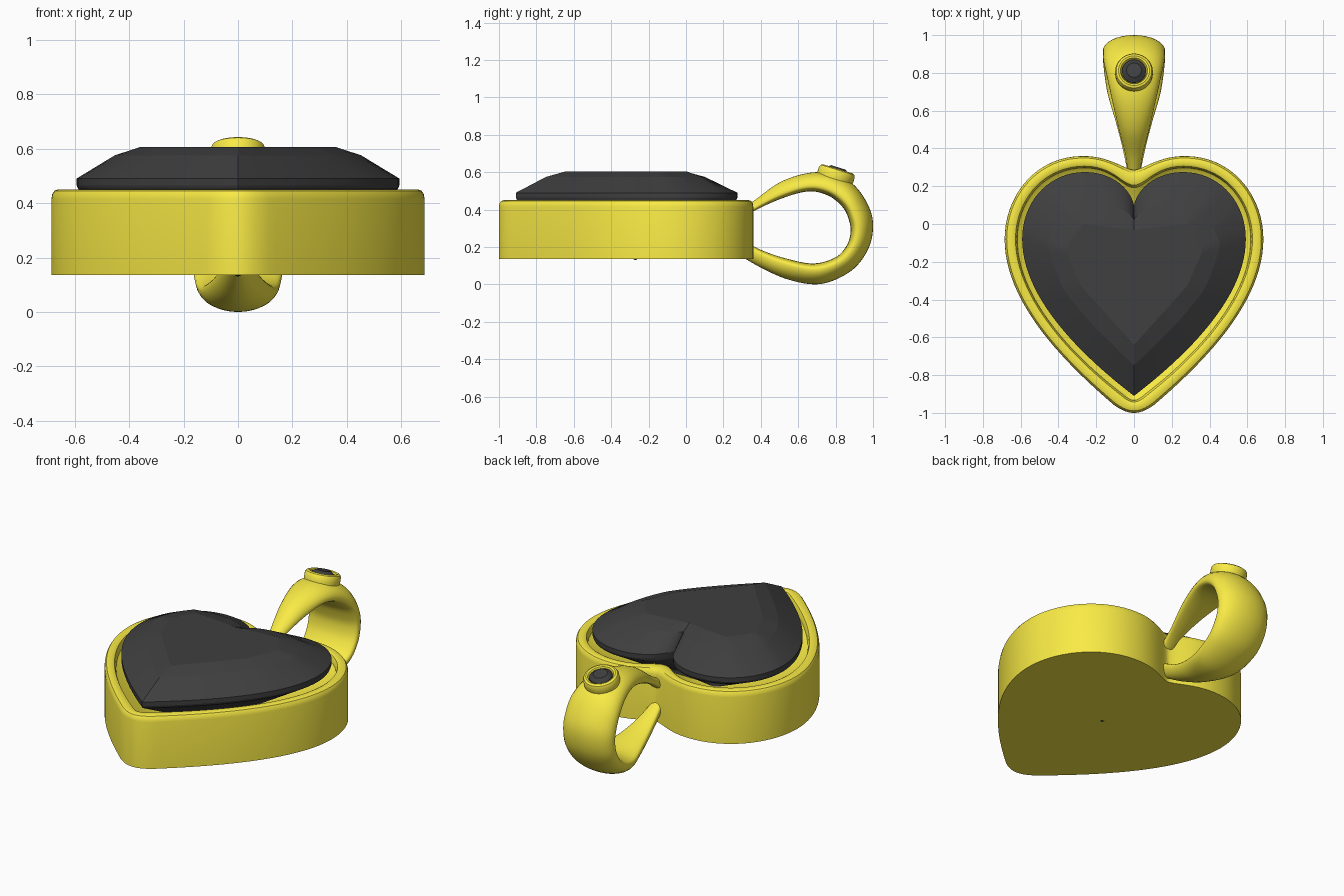
import bpy, bmesh, math
from mathutils import Vector, Matrix
from mathutils.geometry import interpolate_bezier, intersect_line_line_2d

if "Cube" in bpy.data.objects:
    bpy.data.objects.remove(bpy.data.objects["Cube"])

def material(name, col):
    m = bpy.data.materials.new(name)
    m.diffuse_color = (*col, 1)
    m.use_nodes = True
    m.node_tree.nodes["Principled BSDF"].inputs["Base Color"].default_value = m.diffuse_color
    return m

GOLD = material("gold", (0.95, 0.83, 0.06))
BLACK = material("black_stone", (0.05, 0.05, 0.05))

def loft(name, rings, mat, cap0=None, cap1=None, smooth=30, matrix=None):
    """Skin closed rings; a cap is 'face' or an apex point."""
    bm = bmesh.new()
    vs = [[bm.verts.new(p) for p in r] for r in rings]
    n = len(vs[0])
    for a, b in zip(vs, vs[1:]):
        for i in range(n):
            j = (i + 1) % n
            bm.faces.new((a[i], a[j], b[j], b[i]))
    for ring, cap in ((vs[0], cap0), (vs[-1], cap1)):
        if cap == 'face':
            bm.faces.new(ring)
        elif cap:
            tip = bm.verts.new(cap)
            for i in range(n):
                bm.faces.new((ring[i], ring[(i + 1) % n], tip))
    bmesh.ops.recalc_face_normals(bm, faces=bm.faces)
    me = bpy.data.meshes.new(name)
    bm.to_mesh(me)
    bm.free()
    ob = bpy.data.objects.new(name, me)
    bpy.context.collection.objects.link(ob)
    me.materials.append(mat)
    if matrix:
        me.transform(matrix)
    if smooth:
        bpy.ops.object.select_all(action='DESELECT')
        ob.select_set(True)
        bpy.context.view_layer.objects.active = ob
        bpy.ops.object.shade_smooth_by_angle(angle=math.radians(smooth))
    return ob

def heart(segs, res=(14, 18, 26, 8)):
    """Half outline of bezier segments, mirrored into a closed heart."""
    half = []
    for s, r in zip(segs, res):
        half += interpolate_bezier(*[Vector((x, y, 0)) for x, y in s], r)[:-1]
    half.append(Vector((*segs[-1][-1], 0)))
    return [p.xy for p in half] + [Vector((-p.x, p.y)) for p in half[-2:0:-1]]

outer = heart([((0, .285), (.05, .29), (.13, .36), (.27, .36)),
               ((.27, .36), (.52, .36), (.685, .15), (.685, -.08)),
               ((.685, -.08), (.685, -.42), (.36, -.74), (.11, -.955)),
               ((.11, -.955), (.07, -.985), (.035, -1), (0, -1))])
inner = heart([((0, .175), (.07, .175), (.10, .285), (.26, .285)),
               ((.26, .285), (.46, .285), (.605, .12), (.605, -.08)),
               ((.605, -.08), (.605, -.38), (.32, -.69), (.05, -.89)),
               ((.05, -.89), (.03, -.91), (.015, -.92), (0, -.92))])
stone = heart([((0, .10), (.02, .19), (.12, .275), (.26, .275)),
               ((.26, .275), (.45, .275), (.592, .12), (.592, -.08)),
               ((.592, -.08), (.592, -.38), (.3, -.68), (0, -.91))], (14, 18, 26))

def at(loop, z):
    return [(p.x, p.y, z) for p in loop]

def mix(a, b, t):
    return [p.lerp(q, t) for p, q in zip(a, b)]

# Heart setting: wall, rounded rim and conical seat
section = [(0, .135), (0, .415), (.04, .433), (.14, .445), (.3, .45), (.6, .45),
           (.72, .445), (.8, .43), (.84, .41), (1, .40)]
loft("heart_setting", [at(mix(outer, inner, t), z) for t, z in section],
     GOLD, 'face', (0, -.27, .14))

# Heart stone: faceted crown over a pointed pavilion
CEN = Vector((0, -.27))
right = [(0, -.64), (.28, -.33), (.365, -.14), (.27, 0), (0, -.03)]
poly = [Vector(p) for p in right] + [Vector((-x, y)) for x, y in right[-2:0:-1]]

def to_table(p):
    far = CEN + (p - CEN).normalized() * 2
    for a, b in zip(poly, poly[1:] + poly[:1]):
        hit = intersect_line_line_2d
    from_hits = []
    for a, b in zip(poly, poly[1:] + poly[:1]):
        d, e = far - CEN, b - a
        den = d.x * e.y - d.y * e.x
        if abs(den) > 1e-9:
            w = a - CEN
            t = (w.x * e.y - w.y * e.x) / den
            u = (w.x * d.y - w.y * d.x) / den
            if t > 0 and -1e-5 <= u <= 1 + 1e-5:
                from_hits.append(t)
    return CEN + (far - CEN) * min(from_hits)

table = [to_table(p) for p in stone]
loft("heart_stone", [at(mix(stone, table, .02), .452), at(stone, .465), at(stone, .49),
                     at(mix(stone, table, .6), .575), at(table, .605)],
     BLACK, (0, -.27, .129), 'face', smooth=12)

# Bail: tapered teardrop loop; outer y,z / inner y,z / half width
stations = [(.27, .39, .29, .34, .035), (.36, .445, .36, .39, .045),
            (.5, .545, .5, .455, .08), (.65, .595, .65, .497, .115),
            (.78, .592, .76, .475, .14), (.9, .53, .84, .41, .16),
            (.98, .41, .872, .34, .165), (1.0, .3, .88, .28, .165),
            (.97, .18, .86, .21, .165), (.88, .07, .80, .145, .16),
            (.72, .002, .68, .112, .14), (.55, .025, .53, .14, .095),
            (.4, .09, .4, .185, .06), (.28, .16, .28, .25, .035)]

def catmull(pts, steps):
    pts = [pts[0]] + pts + [pts[-1]]
    out = []
    for p0, p1, p2, p3 in zip(pts, pts[1:], pts[2:], pts[3:]):
        for k in range(steps):
            t = k / steps
            out.append([.5 * (2 * b + (c - a) * t + (2 * a - 5 * b + 4 * c - d) * t * t
                        + (3 * b - a - 3 * c + d) * t ** 3)
                        for a, b, c, d in zip(p0, p1, p2, p3)])
    return out + [pts[-1]]

rings = []
for oy, oz, iy, iz, w in catmull(stations, 6):
    ring = []
    for k in range(32):
        a = 2 * math.pi * k / 32
        s = math.sin(a)
        # domed outside, flatter inside
        f = .3 + .7 * s if s > 0 else -.3 * abs(s) ** .7 + .3
        ring.append((w * math.cos(a), iy + (oy - iy) * f, iz + (oz - iz) * f))
    rings.append(ring)
loft("bail", rings, GOLD, 'face', 'face', smooth=50)

# Small round bezel and stone on the bail
def lathe(name, profile, mat, mtx, cap0, cap1, n=40, smooth=35):
    rs = [[(r * math.cos(2 * math.pi * k / n), r * math.sin(2 * math.pi * k / n), z)
           for k in range(n)] for r, z in profile]
    return loft(name, rs, mat, cap0, cap1, smooth, mtx)

tilt = Matrix.Translation((0, .812, .618)) @ Matrix.Rotation(math.radians(-17), 4, 'X')
lathe("bail_bezel", [(.095, -.09), (.1, -.045), (.1, -.018), (.094, -.006), (.082, 0),
                     (.072, -.004), (.066, -.015), (.064, -.03)], GOLD, tilt, 'face', 'face')
lathe("bail_stone", [(.064, -.018), (.064, -.01), (.04, .008)], BLACK, tilt,
      (0, 0, -.06), 'face', n=16, smooth=0)
